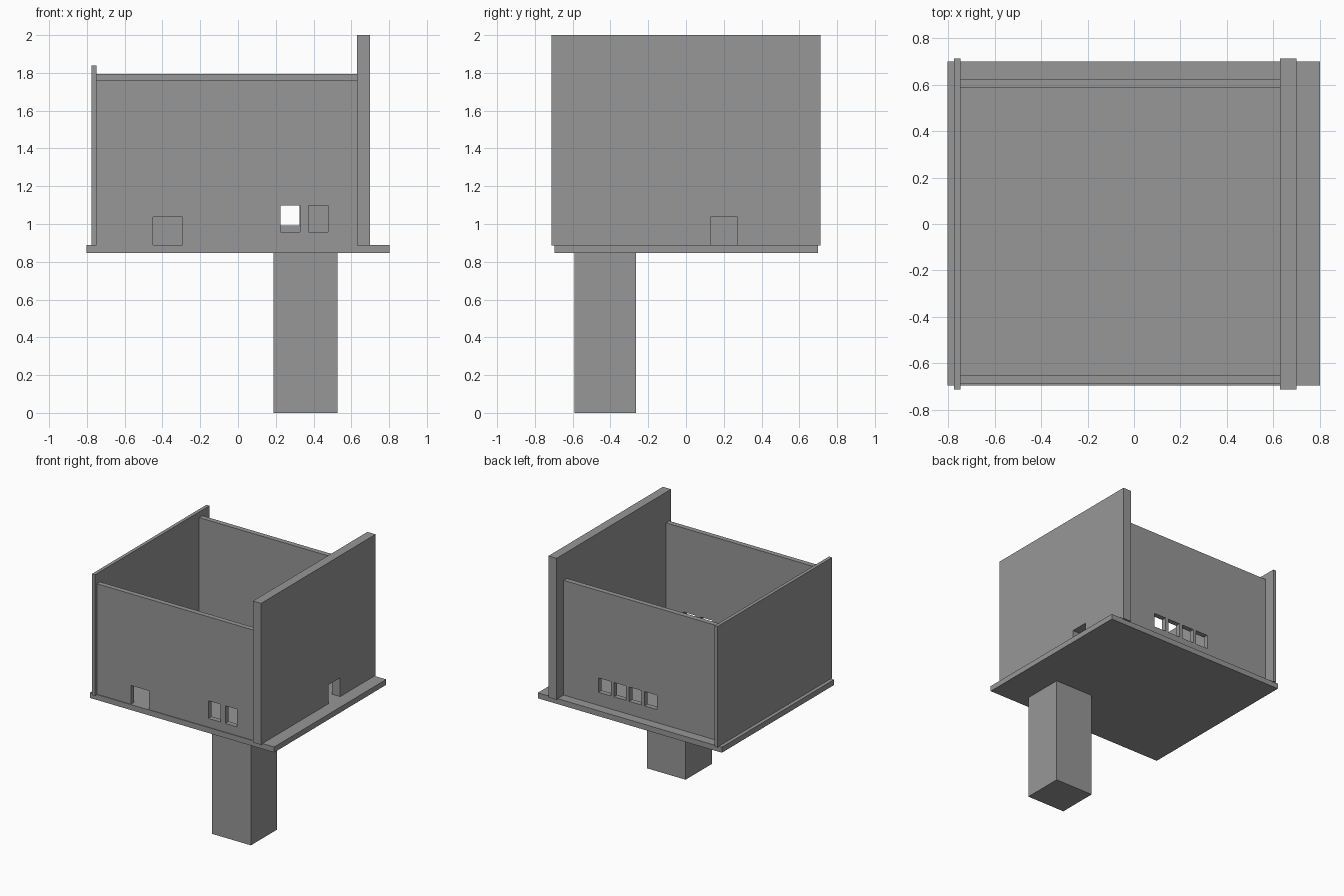
import bpy

if "Cube" in bpy.data.objects:
    bpy.data.objects.remove(bpy.data.objects["Cube"])

grey = bpy.data.materials.new("plain grey")
grey.diffuse_color = (0.31, 0.31, 0.31, 1)
grey.use_nodes = True
grey.node_tree.nodes["Principled BSDF"].inputs["Base Color"].default_value = grey.diffuse_color


def box(name, x, y, z):
    """Axis-aligned box from (min, max) ranges."""
    bpy.ops.mesh.primitive_cube_add(size=1)
    ob = bpy.context.object
    ob.name = name
    ob.location = [(a + b) / 2 for a, b in (x, y, z)]
    ob.scale = [b - a for a, b in (x, y, z)]
    bpy.ops.object.transform_apply(location=True, rotation=False, scale=True)
    ob.data.materials.append(grey)
    return ob


def cut(wall, name, x, y, z):
    """Cut a box-shaped opening through a wall."""
    cutter = box(name, x, y, z)
    cutter.hide_render = True
    cutter.hide_viewport = True
    cutter.display_type = 'WIRE'
    mod = wall.modifiers.new(name, 'BOOLEAN')
    mod.operation = 'DIFFERENCE'
    mod.solver = 'EXACT'
    mod.object = cutter


BASE = 0.885  # walls sink slightly into the slab

# support column and floor slab
box("column", (0.188, 0.526), (-0.59, -0.264), (0, 0.85))
box("floor_slab", (-0.803, 0.802), (-0.695, 0.70), (0.846, 0.889))

# side walls: thin one on the left, thick tall one on the right
box("left_wall", (-0.775, -0.748), (-0.713, 0.713), (BASE, 1.838))
right = box("right_wall", (0.629, 0.70), (-0.713, 0.713), (BASE, 2.0))
cut(right, "right_door_cutter", (0.5, 0.8), (0.13, 0.273), (0.8, 1.037))

# front wall with a doorway and two windows
front = box("front_wall", (-0.748, 0.629), (-0.69, -0.65), (BASE, 1.759))
cut(front, "front_door_cutter", (-0.45, -0.295), (-0.8, -0.6), (0.8, 1.037))
for i, x in enumerate((0.225, 0.372)):
    cut(front, f"front_window_cutter_{i}", (x, x + 0.104), (-0.8, -0.6), (0.958, 1.097))

# back wall with a row of four windows
back = box("back_wall", (-0.748, 0.629), (0.585, 0.625), (BASE, 1.793))
for i in range(4):
    x = 0.218 - 0.134 * i
    cut(back, f"back_window_cutter_{i}", (x, x + 0.108), (0.5, 0.7), (0.992, 1.105))
